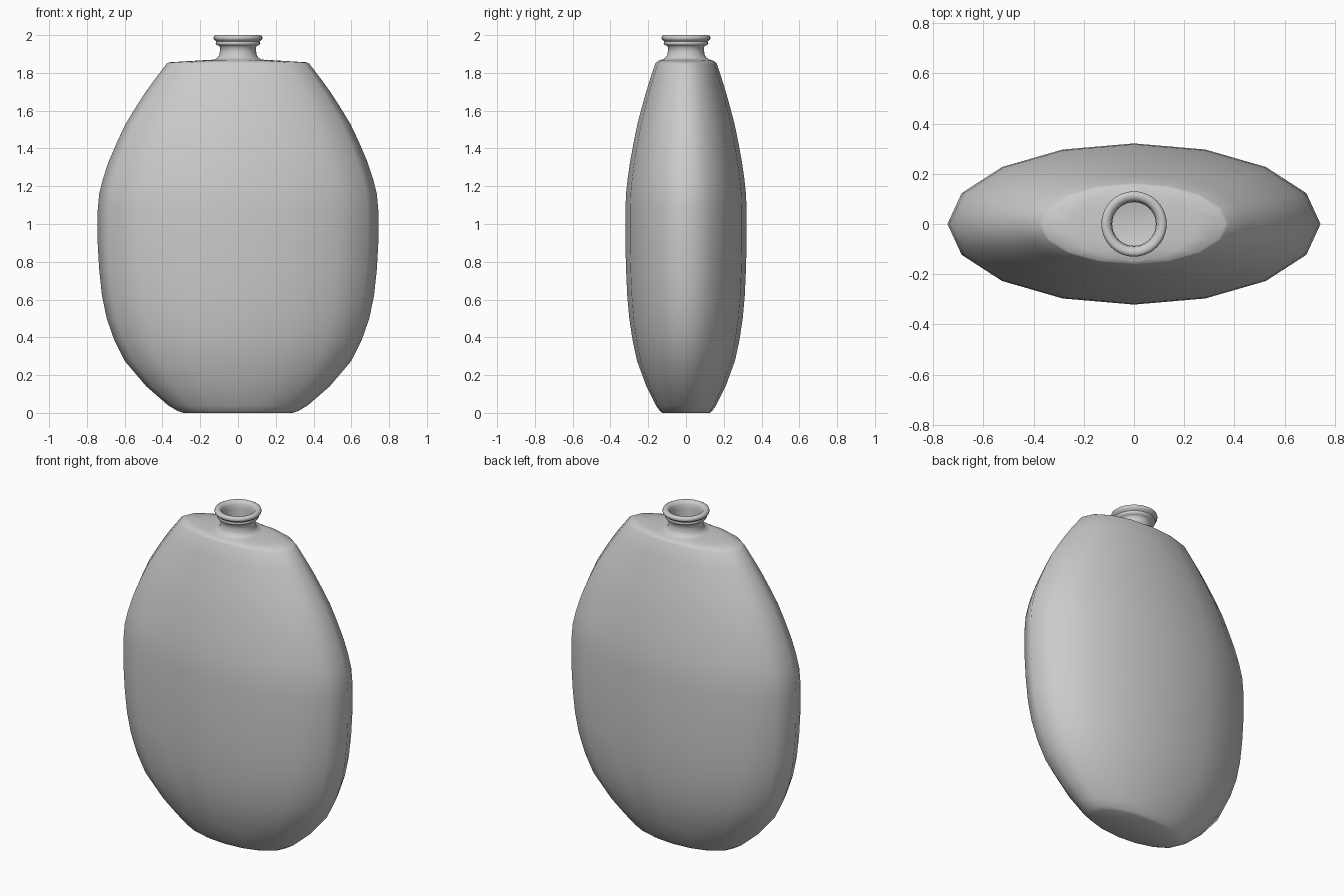
import bpy, bmesh
from math import cos, sin, pi, radians


def loft(name, rings, sides, cap_bottom=False, angle=60):
    """Skin a stack of ellipses given as (rx, ry, z)."""
    bm = bmesh.new()
    loops = [[bm.verts.new((rx * cos(2 * pi * i / sides), ry * sin(2 * pi * i / sides), z))
              for i in range(sides)] for rx, ry, z in rings]
    for a, b in zip(loops, loops[1:]):
        for i in range(sides):
            j = (i + 1) % sides
            bm.faces.new((a[i], a[j], b[j], b[i]))
    if cap_bottom:
        bm.faces.new(loops[0][::-1])
    mesh = bpy.data.meshes.new(name)
    bm.to_mesh(mesh)
    bm.free()
    obj = bpy.data.objects.new(name, mesh)
    bpy.context.collection.objects.link(obj)
    bpy.ops.object.select_all(action='DESELECT')
    obj.select_set(True)
    bpy.context.view_layer.objects.active = obj
    bpy.ops.object.shade_smooth_by_angle(angle=radians(angle))
    return obj


# Flattened oval body: half width and height, constant depth ratio
RATIO = 0.432
profile = [(0.29, 0), (0.32, 0.01), (0.37, 0.04), (0.485, 0.14), (0.60, 0.275),
           (0.655, 0.385), (0.695, 0.50), (0.72, 0.62), (0.735, 0.76), (0.743, 0.90),
           (0.743, 1.07), (0.735, 1.16), (0.715, 1.24), (0.685, 1.33), (0.64, 1.435),
           (0.595, 1.53), (0.54, 1.62), (0.495, 1.69), (0.445, 1.76), (0.378, 1.848),
           (0.365, 1.856)]
rings = [(x, x * RATIO, z) for x, z in profile]
# Gently rising shoulder that ends in a round opening under the neck
rings += [(0.25, 0.145, 1.863), (0.15, 0.135, 1.869), (0.105, 0.105, 1.871)]
loft("bottle_body", rings, 16, cap_bottom=True)

# Neck with flared foot, lower bead, rolled lip and inner wall
neck = [(0.15, 1.863), (0.125, 1.871), (0.108, 1.880), (0.099, 1.895), (0.096, 1.915),
        (0.096, 1.938), (0.104, 1.944), (0.114, 1.949), (0.118, 1.957), (0.114, 1.965),
        (0.118, 1.970), (0.127, 1.975), (0.130, 1.985), (0.127, 1.995), (0.118, 2.0),
        (0.106, 1.999), (0.096, 1.993), (0.090, 1.980), (0.087, 1.955), (0.087, 1.865)]
loft("bottle_neck", [(r, r, z) for r, z in neck], 40)
